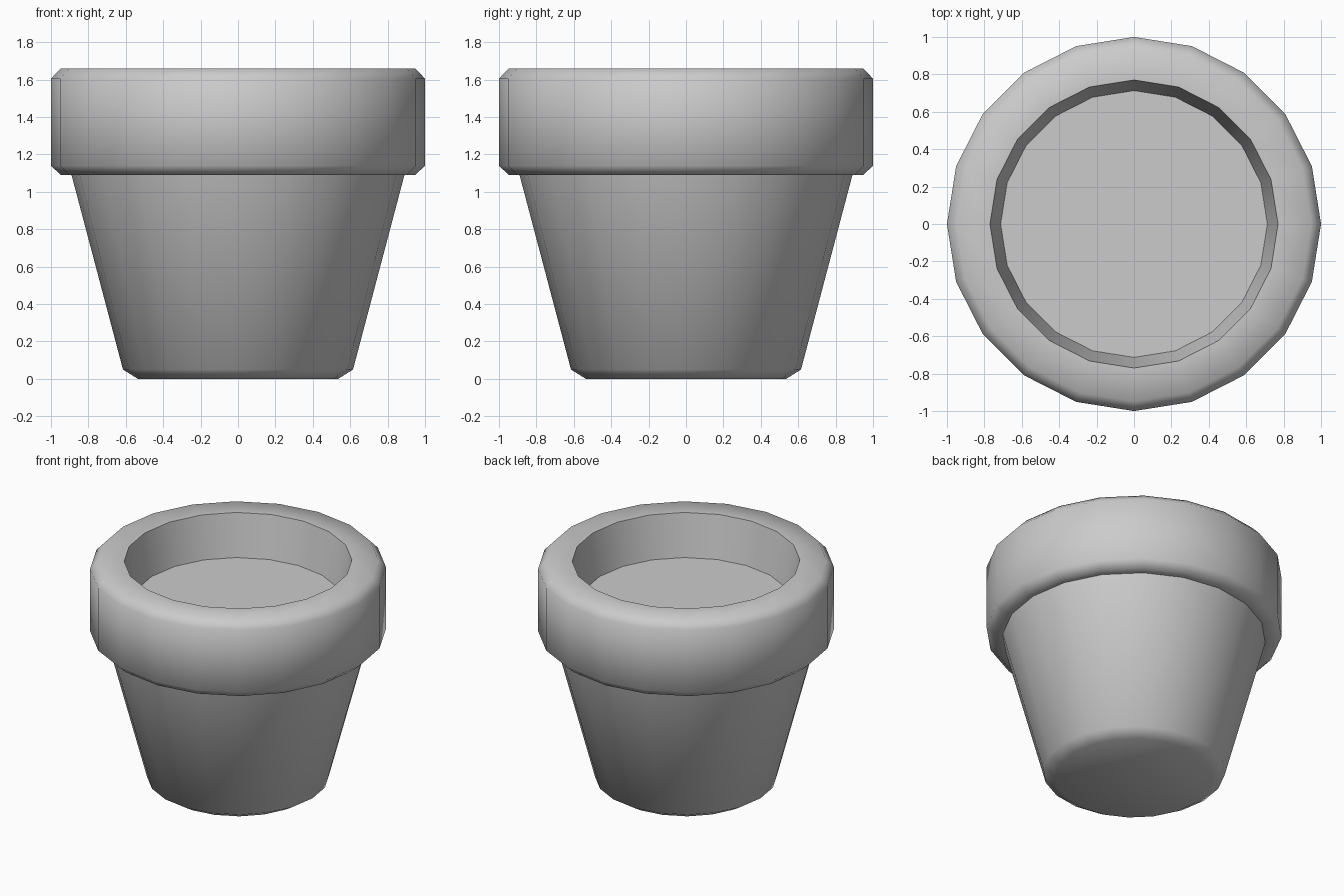
import bpy, bmesh, math

if "Cube" in bpy.data.objects:
    bpy.data.objects.remove(bpy.data.objects["Cube"])

SIDES = 20

def lathe(name, profile, cap_start=False, cap_end=False):
    """Revolve an (r, z) profile about z; optional flat end caps."""
    bm = bmesh.new()
    rings = []
    for r, z in profile:
        rings.append([bm.verts.new((r * math.cos(2 * math.pi * i / SIDES),
                                    r * math.sin(2 * math.pi * i / SIDES), z))
                      for i in range(SIDES)])
    for a, b in zip(rings, rings[1:]):
        for i in range(SIDES):
            j = (i + 1) % SIDES
            bm.faces.new((a[i], a[j], b[j], b[i]))
    if cap_start:
        bm.faces.new(rings[0][::-1])
    if cap_end:
        bm.faces.new(rings[-1])
    mesh = bpy.data.meshes.new(name)
    bm.to_mesh(mesh)
    bm.free()
    obj = bpy.data.objects.new(name, mesh)
    bpy.context.collection.objects.link(obj)
    bpy.ops.object.select_all(action='DESELECT')
    obj.select_set(True)
    bpy.context.view_layer.objects.active = obj
    bpy.ops.object.shade_smooth_by_angle(angle=math.radians(50))
    return obj

# Tapered body, thick bevelled rim, sloping inner wall and flat soil floor
lathe("flower_pot", [
    (0.535, 0.0), (0.615, 0.05), (0.89, 1.09),      # body
    (0.948, 1.09), (1.0, 1.14),                     # rim underside
    (1.0, 1.605), (0.948, 1.66),                    # rim side
    (0.77, 1.66), (0.713, 1.35),                    # opening down to the soil
], cap_start=True, cap_end=True)
